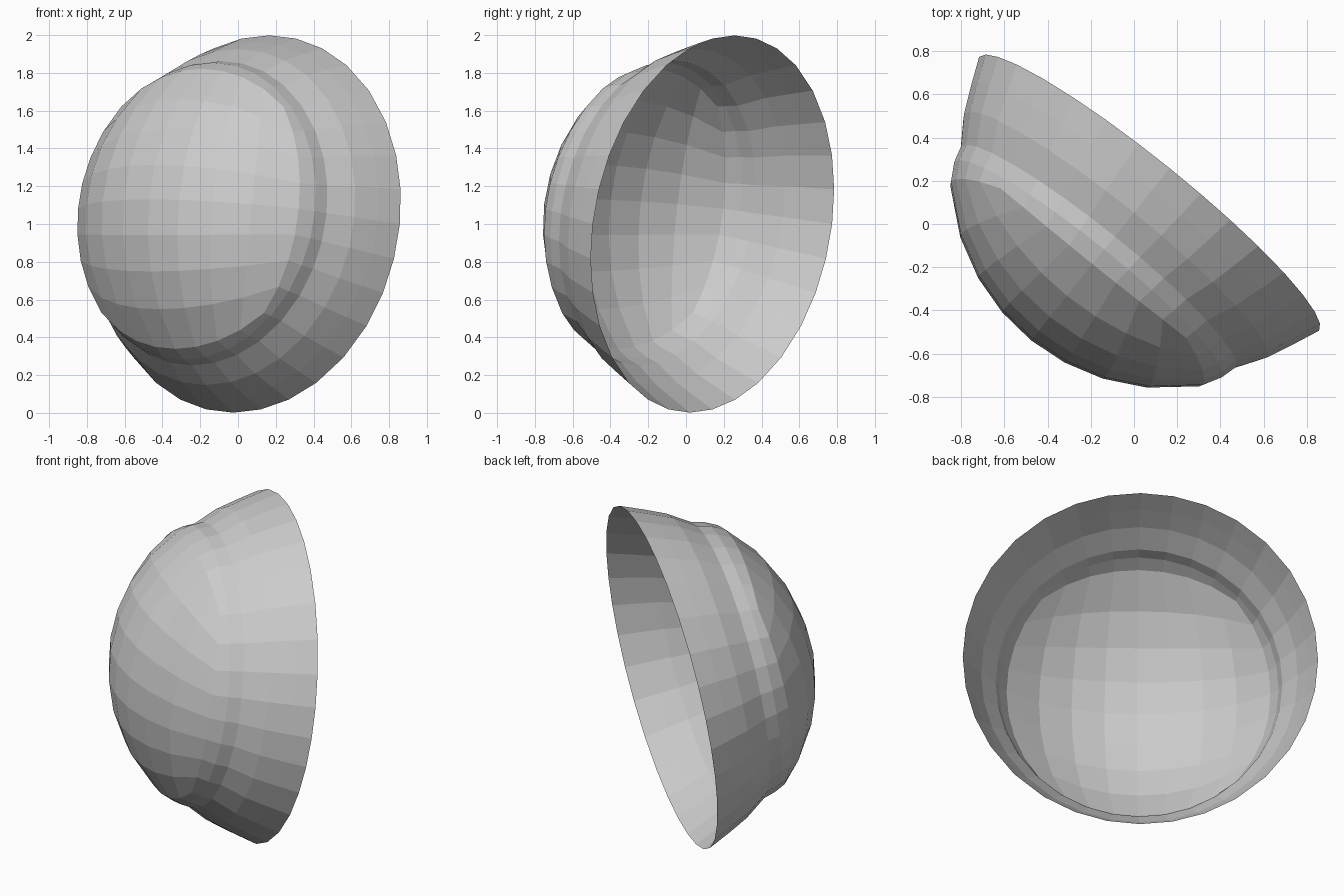
import bpy, bmesh
from math import sqrt
from mathutils import Matrix, Vector

cube = bpy.data.objects.get("Cube")
if cube:
    bpy.data.objects.remove(cube, do_unlink=True)


def make_material(name, colour):
    mat = bpy.data.materials.new(name)
    mat.use_nodes = True
    mat.diffuse_color = colour
    mat.node_tree.nodes["Principled BSDF"].inputs["Base Color"].default_value = colour
    return mat


# Dome sphere, and the stepped flange as (radius, height above the rim plane)
DOME_RADIUS, DOME_CENTRE = 1.01, -0.14
PATCH_RADIUS, ROUNDING = 0.75, 0.458
FLANGE = [(0.795, 0.455), (0.815, 0.38), (0.9, 0.25), (0.957, 0.125), (1.01, 0)]

bm = bmesh.new()

# Dome: a square grid rounded towards a disc and lifted onto the sphere
bmesh.ops.create_grid(bm, x_segments=8, y_segments=8, size=1)
for v in bm.verts:
    s, t = v.co.x, v.co.y
    x = PATCH_RADIUS * s * sqrt(1 - ROUNDING * t * t)
    y = PATCH_RADIUS * t * sqrt(1 - ROUNDING * s * s)
    v.co = (x, y, DOME_CENTRE + sqrt(DOME_RADIUS ** 2 - x * x - y * y))

# Flange: extrude the open edge ring by ring down to the rim
for radius, height in FLANGE:
    border = [e for e in bm.edges if e.is_boundary]
    new = bmesh.ops.extrude_edge_only(bm, edges=border)["geom"]
    for v in (g for g in new if isinstance(g, bmesh.types.BMVert)):
        flat = v.co.xy.normalized() * radius
        v.co = (flat.x, flat.y, height)

bmesh.ops.recalc_face_normals(bm, faces=bm.faces)
top = max(bm.faces, key=lambda f: f.calc_center_median().z)
if top.normal.z < 0:
    bmesh.ops.reverse_faces(bm, faces=bm.faces)

# Tilt the shell so that the dome points forward, sideways and slightly up
axis = Vector((-0.62, -0.77, 0.15)).normalized()
up = (Vector((0, 0, 1)) - axis * axis.z).normalized()
side = up.cross(axis)
turn = Matrix((side, up, axis)).transposed().to_4x4()
bm.transform(Matrix.Translation((0.07, 0.14, 1.0)) @ turn)

mesh = bpy.data.meshes.new("domed_shell")
bm.to_mesh(mesh)
bm.free()
mesh.materials.append(make_material("light_grey", (0.6, 0.6, 0.6, 1)))
shell = bpy.data.objects.new("domed_shell", mesh)
bpy.context.collection.objects.link(shell)
